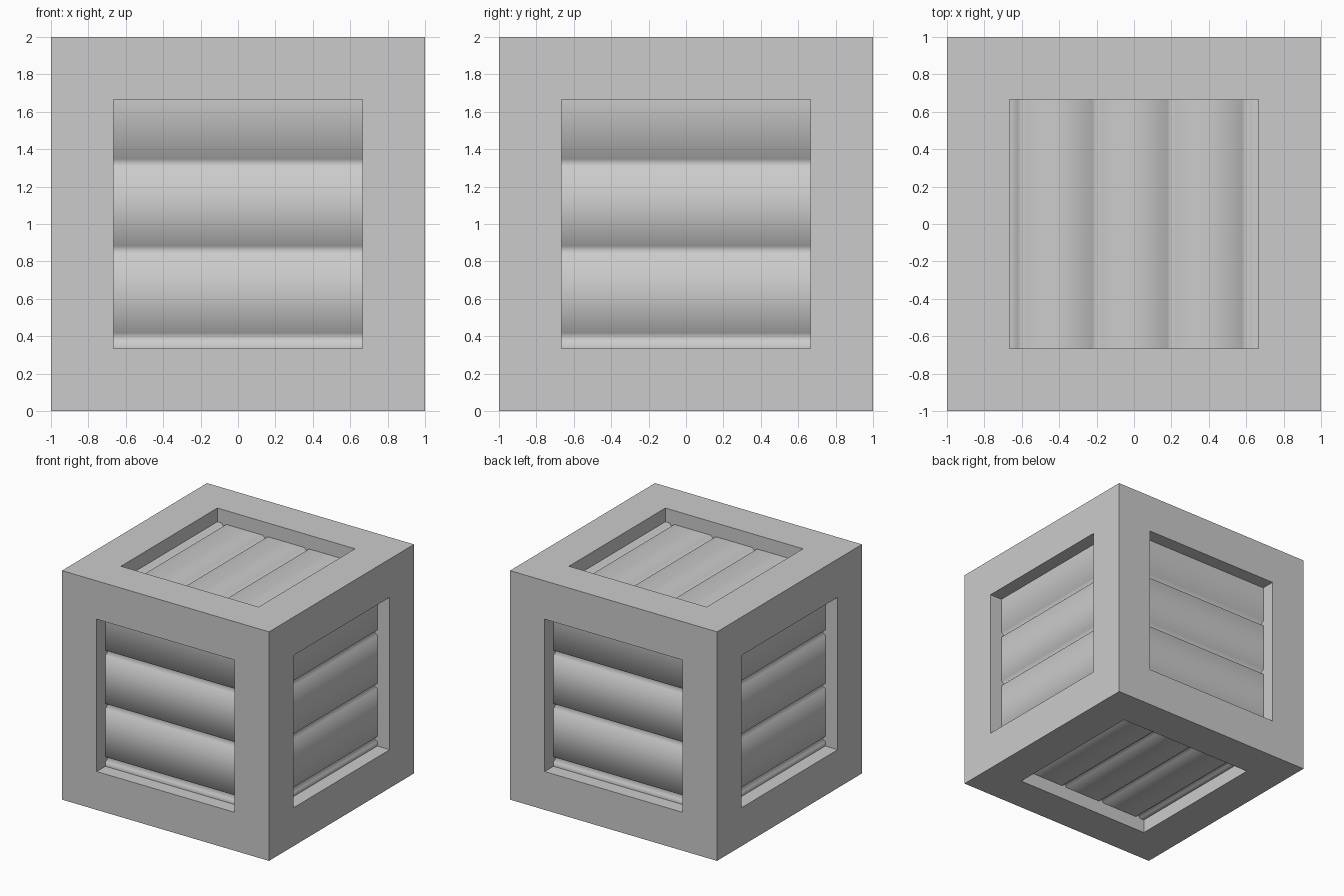
import bpy, bmesh
from math import radians
from mathutils import Matrix

if "Cube" in bpy.data.objects:
    bpy.data.objects.remove(bpy.data.objects["Cube"])

HALF = 0.665      # half width of each opening
FLAT = 0.12       # recess depth of the plank faces
GROOVE = 0.155    # recess depth of the plank joints
CHAMFER = 0.022   # half width of a joint


def add_object(name, bm):
    me = bpy.data.meshes.new(name)
    bm.to_mesh(me)
    bm.free()
    ob = bpy.data.objects.new(name, me)
    bpy.context.collection.objects.link(ob)
    return ob


# Crate frame: cube with an inset, recessed opening on each side
bm = bmesh.new()
bmesh.ops.create_cube(bm, size=2, matrix=Matrix.Translation((0, 0, 1)))
faces = list(bm.faces)
bmesh.ops.inset_individual(bm, faces=faces, thickness=1 - HALF, use_even_offset=True)
floors = bmesh.ops.extrude_discrete_faces(bm, faces=faces)["faces"]
for f in floors:
    f.normal_update()
    bmesh.ops.translate(bm, verts=f.verts, vec=-f.normal * (GROOVE + 0.005))
bmesh.ops.delete(bm, geom=floors, context='FACES')
add_object("crate_frame", bm)


# Plank panel: flat boards with chamfered joints, softly shaded across
def panel(name, joints, rotation):
    profile = [(-HALF, FLAT)]
    for j in joints:
        profile += [(j - CHAMFER, FLAT), (j, GROOVE), (j + CHAMFER, FLAT)]
    profile.append((HALF, FLAT))
    bm = bmesh.new()
    rows = [[bm.verts.new((u, v, 1 - d)) for u in (-HALF, HALF)] for v, d in profile]
    for a, b in zip(rows, rows[1:]):
        bm.faces.new((a[0], a[1], b[1], b[0])).smooth = True
    bm.transform(Matrix.Translation((0, 0, 1)) @ rotation)
    add_object(name, bm)


# Side panels with horizontal boards
side_joints = (-0.605, -0.14, 0.325)
upright = Matrix.Rotation(radians(90), 4, 'X')
for k, side in enumerate(("front", "right", "back", "left")):
    panel(side + "_planks", side_joints, Matrix.Rotation(radians(90 * k), 4, 'Z') @ upright)

# Lid and base panels with boards running front to back
flat_joints = (-0.6, -0.2, 0.2, 0.6)
turn = Matrix.Rotation(radians(90), 4, 'Z')
panel("top_planks", flat_joints, turn)
panel("bottom_planks", flat_joints, Matrix.Rotation(radians(180), 4, 'X') @ turn)
